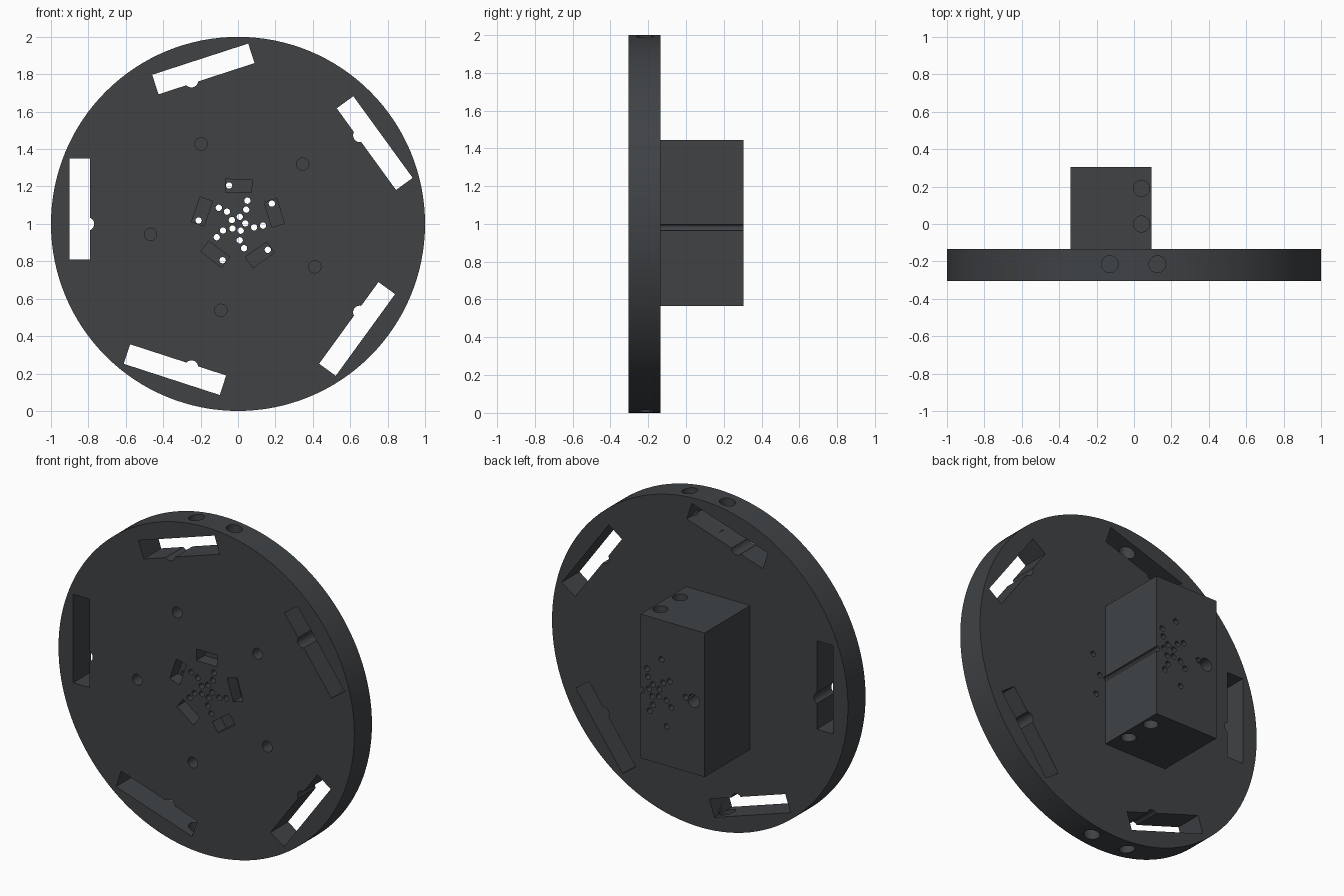
import bpy, bmesh
from math import radians, sin, cos, pi
from mathutils import Matrix, Vector

if "Cube" in bpy.data.objects:
    bpy.data.objects.remove(bpy.data.objects["Cube"])

FRONT, DISC_BACK, BACK = -0.305, -0.135, 0.305
CENTRE = Vector((0, 0, 1))
STEPS = [i * 72 for i in range(5)]


def polar(r, deg, y=0.0):
    a = radians(deg)
    return CENTRE + Vector((r * cos(a), y, r * sin(a)))


def add_cyl(bm, pos, r, length, axis='Y', seg=24):
    rot = Matrix.Rotation(pi / 2, 4, 'X') if axis == 'Y' else Matrix()
    bmesh.ops.create_cone(bm, cap_ends=True, segments=seg, radius1=r, radius2=r,
                          depth=length, matrix=Matrix.Translation(pos) @ rot)


def add_box(bm, pos, size, deg=0.0):
    # deg turns the box around the disc axis, counter-clockwise seen from the front
    m = Matrix.Translation(pos) @ Matrix.Rotation(radians(-deg), 4, 'Y') @ Matrix.Diagonal((*size, 1))
    bmesh.ops.create_cube(bm, size=1, matrix=m)


def make(name, bm):
    bmesh.ops.recalc_face_normals(bm, faces=bm.faces)
    mesh = bpy.data.meshes.new(name)
    bm.to_mesh(mesh)
    bm.free()
    ob = bpy.data.objects.new(name, mesh)
    bpy.context.collection.objects.link(ob)
    return ob


def boolean(target, other, op):
    mod = target.modifiers.new(op, 'BOOLEAN')
    mod.operation, mod.solver, mod.object = op, 'EXACT', other
    mod.use_self = op == 'DIFFERENCE'
    bpy.context.view_layer.objects.active = target
    target.select_set(True)
    bpy.ops.object.modifier_apply(modifier=mod.name)
    bpy.data.objects.remove(other)


# Round disc
bm = bmesh.new()
add_cyl(bm, CENTRE + Vector((0, (FRONT + DISC_BACK) / 2, 0)), 1.0, DISC_BACK - FRONT, seg=128)
disc = make("mounting_disc", bm)

# Rectangular block on the back, sunk a little into the disc
bm = bmesh.new()
add_box(bm, Vector((-0.123, (BACK - 0.17) / 2, 1.005)), (0.432, BACK + 0.17, 0.88))
boolean(disc, make("rear_block", bm), 'UNION')

# Outer slots with a rounded notch on the inner wall
bm = bmesh.new()
for a in STEPS:
    add_box(bm, polar(0.849, 174.6 + a, -0.22), (0.11, 0.54, 0.4)[:1] + (0.4, 0.54), a)
boolean(disc, make("slot_cutter", bm), 'DIFFERENCE')

bm = bmesh.new()
for a in STEPS:
    add_cyl(bm, polar(0.805, 180 + a, -0.22), 0.036, 0.4)
    # blind holes on the front face
    add_cyl(bm, polar(0.471, 42.8 + a, FRONT), 0.033, 0.2)
    # pockets around the centre
    add_box(bm, polar(0.203, 89 + a, FRONT), (0.14, 0.16, 0.07), a - 1)
# Holes in the rim and the ends of the block
for z in (0, 2):
    for x in (-0.13, 0.125):
        add_cyl(bm, Vector((x, -0.215, z)), 0.045, 0.4, 'Z')
for z in (0.565, 1.445):
    for y in (0.0, 0.19):
        add_cyl(bm, Vector((0.04, y, z)), 0.043, 0.2, 'Z')
# Large hole in the block's back face
add_cyl(bm, Vector((-0.265, BACK, 1.01)), 0.04, 0.3)
boolean(disc, make("hole_cutter", bm), 'DIFFERENCE')

# Fine spiral holes running right through, and one in each pocket
bm = bmesh.new()
for a in STEPS:
    for r, deg in ((0.039, 76), (0.088, 60), (0.134, 68), (0.211, 103)):
        add_cyl(bm, polar(r, deg + a), 0.017, 0.9, seg=16)
boolean(disc, make("fine_hole_cutter", bm), 'DIFFERENCE')

# Dark finish
mat = bpy.data.materials.new("dark_grey")
mat.diffuse_color = (0.05, 0.055, 0.06, 1)
mat.use_nodes = True
mat.node_tree.nodes["Principled BSDF"].inputs["Base Color"].default_value = mat.diffuse_color
disc.data.materials.clear()
disc.data.materials.append(mat)
for p in disc.data.polygons:
    p.material_index = 0
disc.select_set(True)
bpy.context.view_layer.objects.active = disc
bpy.ops.object.shade_smooth_by_angle(angle=radians(30))
